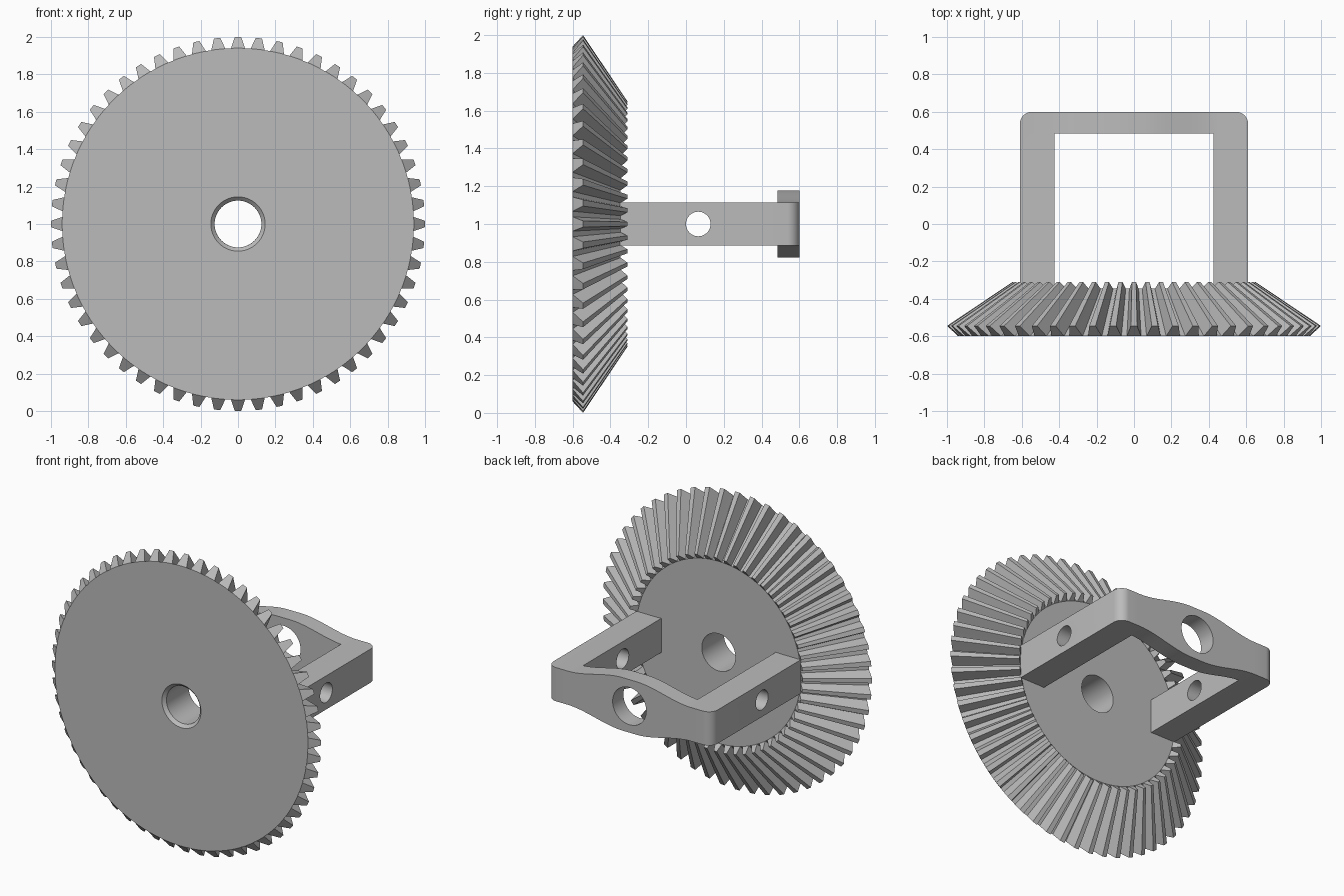
import bpy, bmesh, math
from mathutils import Vector, Matrix

if "Cube" in bpy.data.objects:
    bpy.data.objects.remove(bpy.data.objects["Cube"])

GREY = (0.5, 0.5, 0.5, 1)
metal = bpy.data.materials.new("plain grey")
metal.use_nodes = True
metal.diffuse_color = GREY
metal.node_tree.nodes["Principled BSDF"].inputs["Base Color"].default_value = GREY

AXIS_Z = 1.0


def finish(name, bm):
    bmesh.ops.recalc_face_normals(bm, faces=bm.faces)
    mesh = bpy.data.meshes.new(name)
    bm.to_mesh(mesh)
    bm.free()
    obj = bpy.data.objects.new(name, mesh)
    bpy.context.collection.objects.link(obj)
    mesh.materials.append(metal)
    return obj


def prism(name, points, direction):
    """Extrude a closed outline along a direction."""
    bm = bmesh.new()
    face = bm.faces.new([bm.verts.new(p) for p in points])
    ext = bmesh.ops.extrude_face_region(bm, geom=[face])
    moved = [v for v in ext["geom"] if isinstance(v, bmesh.types.BMVert)]
    bmesh.ops.translate(bm, verts=moved, vec=Vector(direction))
    return finish(name, bm)


def rod(name, radius, length, centre, axis):
    bm = bmesh.new()
    turn = Matrix.Rotation(math.pi / 2, 4, axis)
    bmesh.ops.create_cone(bm, cap_ends=True, segments=64, radius1=radius, radius2=radius,
                          depth=length, matrix=Matrix.Translation(centre) @ turn)
    return finish(name, bm)


def combine(obj, tool, operation):
    """Apply a boolean and discard the tool."""
    mod = obj.modifiers.new("cut", "BOOLEAN")
    mod.operation, mod.object, mod.solver = operation, tool, "EXACT"
    bpy.context.view_layer.objects.active = obj
    bpy.ops.object.modifier_apply(modifier=mod.name)
    bpy.data.objects.remove(tool)


def smooth(obj, degrees):
    bpy.ops.object.select_all(action="DESELECT")
    obj.select_set(True)
    bpy.context.view_layer.objects.active = obj
    bpy.ops.object.shade_smooth_by_angle(angle=math.radians(degrees))


# Bevel gear: matching rings joined into a closed loop around the y axis
TEETH = 56
APEX_Y, INNER_SCALE = 0.126, 0.65
FRONT_Y, ROOT_R, TIP_R, TIP_Y = -0.6, 0.94, 1.0, -0.545
BORE_R = 0.125
half_tooth = [(0.36, 0), (0.25, 0.5), (0.15, 1)]
tooth = [(-f, h) for f, h in half_tooth] + [(f, h) for f, h in reversed(half_tooth)]
steps = [((t + f) * math.tau / TEETH, h) for t in range(TEETH) for f, h in tooth]


def crown(h):
    return ROOT_R + (TIP_R - ROOT_R) * h, FRONT_Y + (TIP_Y - FRONT_Y) * h


def toward_apex(radius, y):
    return radius * INNER_SCALE, APEX_Y + (y - APEX_Y) * INNER_SCALE


back_y = toward_apex(*crown(0))[1]
ring_rules = [
    lambda h: (BORE_R + 0.02, FRONT_Y),
    lambda h: crown(0),
    lambda h: crown(h),
    lambda h: toward_apex(*crown(h)),
    lambda h: toward_apex(*crown(0)),
    lambda h: (BORE_R, back_y),
    lambda h: (BORE_R, FRONT_Y + 0.02),
]
bm = bmesh.new()
rings = []
for rule in ring_rules:
    ring = []
    for angle, h in steps:
        r, y = rule(h)
        ring.append(bm.verts.new((r * math.sin(angle), y, AXIS_Z + r * math.cos(angle))))
    rings.append(ring)
for a, b in zip(rings, rings[1:] + rings[:1]):
    for i in range(len(steps)):
        bm.faces.new((a[i - 1], a[i], b[i], b[i - 1]))
bmesh.ops.remove_doubles(bm, verts=bm.verts, dist=1e-5)
gear = finish("bevel_gear", bm)
smooth(gear, 20)

# Bracket: U-shaped plan with rounded rear corners
OUT_X, IN_X, END_Y, REAR_Y, PLATE_Y, CORNER = 0.61, 0.425, -0.35, 0.6, 0.485, 0.065
half_plan = [(IN_X, PLATE_Y), (IN_X, END_Y), (OUT_X, END_Y)]
for i in range(9):
    a = i * math.pi / 16
    half_plan.append((OUT_X - CORNER + CORNER * math.cos(a),
                      REAR_Y - CORNER + CORNER * math.sin(a)))
plan = half_plan + [(-x, y) for x, y in reversed(half_plan)]
bracket = prism("bracket", [(x, y, AXIS_Z - 0.3) for x, y in plan], (0, 0, 0.6))

# Rear plate swells around its bore
ARM_H, MID_H, SWELL_START, SWELL_END = 0.113, 0.178, 0.46, 0.05


def swell(x):
    t = (SWELL_START - abs(x)) / (SWELL_START - SWELL_END)
    t = min(max(t, 0), 1)
    return ARM_H + (MID_H - ARM_H) * t * t * (3 - 2 * t)


xs = [-0.8] + [SWELL_START * i / 16 for i in range(-16, 17)] + [0.8]
outline = [(x, -0.5, AXIS_Z + swell(x)) for x in xs]
outline += [(x, -0.5, AXIS_Z - swell(x)) for x in reversed(xs)]
combine(bracket, prism("swell_tool", outline, (0, 1.5, 0)), "INTERSECT")

# Bores through the rear plate and both arms
combine(bracket, rod("rear_bore_tool", BORE_R, 0.5, (0, 0.55, AXIS_Z), "X"), "DIFFERENCE")
combine(bracket, rod("arm_bore_tool", 0.065, 2, (0, 0.065, AXIS_Z), "Y"), "DIFFERENCE")
smooth(bracket, 25)
